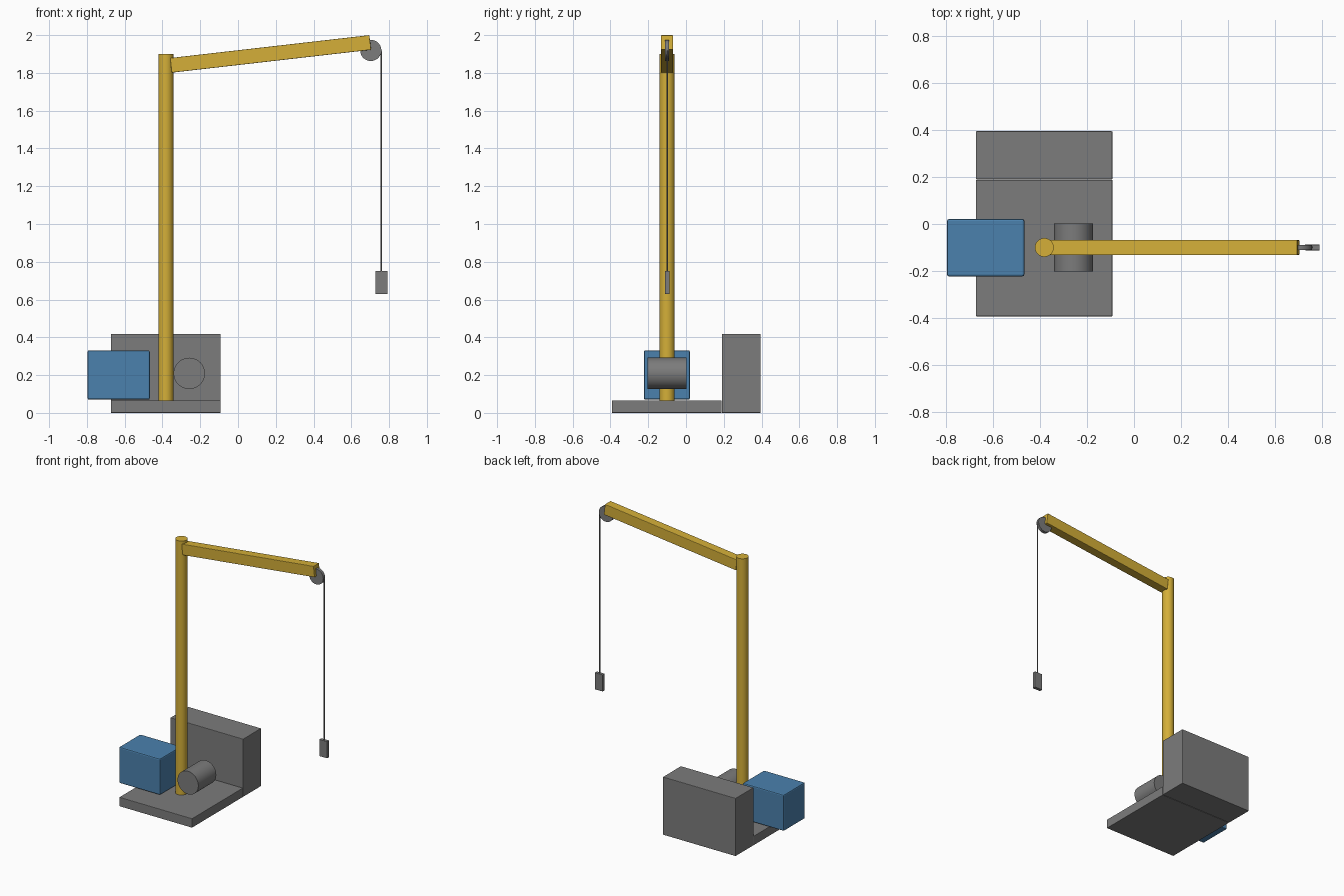
import bpy
import math
from mathutils import Vector

cube = bpy.data.objects.get("Cube")
if cube:
    bpy.data.objects.remove(cube, do_unlink=True)


def material(name, rgb):
    m = bpy.data.materials.new(name)
    m.use_nodes = True
    m.diffuse_color = (*rgb, 1)
    m.node_tree.nodes["Principled BSDF"].inputs["Base Color"].default_value = (*rgb, 1)
    return m


yellow = material("crane yellow", (0.66, 0.43, 0.04))
grey = material("steel grey", (0.2, 0.2, 0.2))
blue = material("cab blue", (0.07, 0.22, 0.42))


def box(name, low, high, mat, bevel=0.003):
    """Box between two corners, with softened edges."""
    low, high = Vector(low), Vector(high)
    bpy.ops.mesh.primitive_cube_add(size=1, location=(low + high) / 2)
    ob = bpy.context.object
    ob.name = name
    ob.dimensions = high - low
    bpy.ops.object.transform_apply(location=False, rotation=False, scale=True)
    mod = ob.modifiers.new("Bevel", "BEVEL")
    mod.width = bevel
    mod.segments = 2
    ob.data.materials.append(mat)
    return ob


def rod(name, start, end, radius, mat, sides=48):
    """Smooth cylinder between two points."""
    start, end = Vector(start), Vector(end)
    axis = end - start
    bpy.ops.mesh.primitive_cylinder_add(
        vertices=sides, radius=radius, depth=axis.length, location=(start + end) / 2,
        rotation=axis.to_track_quat("Z", "Y").to_euler())
    ob = bpy.context.object
    ob.name = name
    bpy.ops.object.shade_smooth_by_angle(angle=math.radians(35))
    ob.data.materials.append(mat)
    return ob


mid_y = -0.1  # plane shared by mast, boom and hoist

# Base and machinery
box("base_plate", (-0.673, -0.393, 0), (-0.092, 0.188, 0.066), grey)
box("counterweight", (-0.673, 0.19, 0), (-0.092, 0.395, 0.418), grey)
box("cab", (-0.796, -0.223, 0.07), (-0.467, 0.021, 0.331), blue, 0.008)
rod("winch_drum", (-0.258, -0.203, 0.209), (-0.258, 0.002, 0.209), 0.083, grey)

# Mast
rod("mast", (-0.382, mid_y, 0.066), (-0.382, mid_y, 1.9), 0.04, yellow)

# Boom, tilted up towards its tip
root, tip = Vector((-0.355, mid_y, 1.84)), Vector((0.7, mid_y, 1.961))
half = (tip - root).length / 2
boom = box("boom", (-half, -0.032, -0.039), (half, 0.032, 0.039), yellow)
boom.location = (root + tip) / 2
boom.rotation_euler.y = -math.atan2(tip.z - root.z, tip.x - root.x)

# Hoist
rod("tip_pulley", (0.703, mid_y - 0.011, 1.919), (0.703, mid_y + 0.011, 1.919), 0.056, grey)
rod("hoist_cable", (0.759, mid_y, 0.74), (0.759, mid_y, 1.919), 0.004, grey, 12)
box("hook_block", (0.728, mid_y - 0.012, 0.63), (0.791, mid_y + 0.012, 0.751), grey, 0.002)
